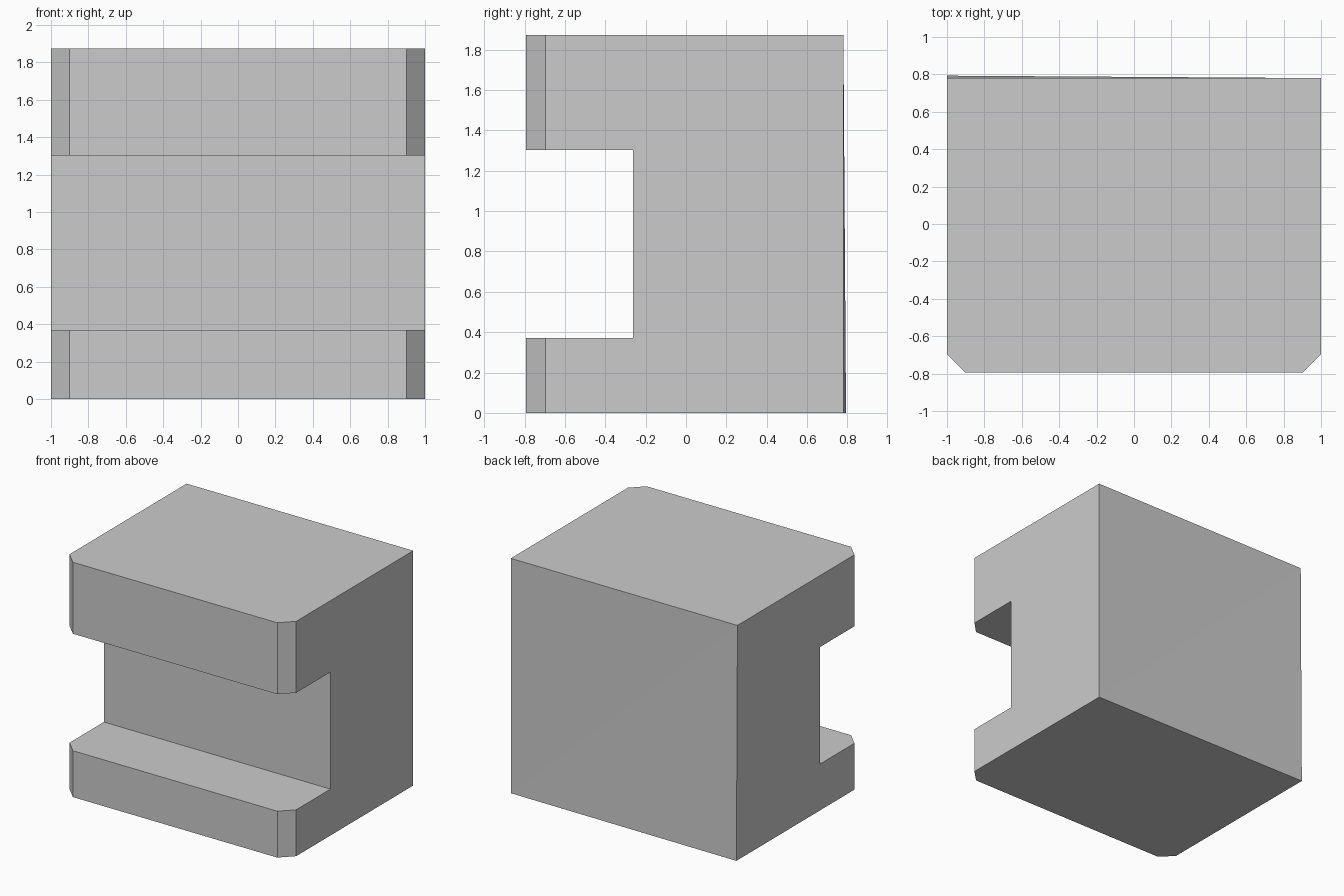
import bpy, bmesh

if "Cube" in bpy.data.objects:
    bpy.data.objects.remove(bpy.data.objects["Cube"])

FRONT, BACK, NOTCH = -0.793, 0.78, -0.263
# C-shaped side profile (y, z)
profile = [(FRONT, 0), (BACK, 0), (BACK, 1.873), (FRONT, 1.873),
           (FRONT, 1.303), (NOTCH, 1.303), (NOTCH, 0.37), (FRONT, 0.37)]

bm = bmesh.new()

# Extrude the profile across the width
face = bm.faces.new([bm.verts.new((-1, y, z)) for y, z in profile])
ext = bmesh.ops.extrude_face_region(bm, geom=[face])
moved = [g for g in ext["geom"] if isinstance(g, bmesh.types.BMVert)]
bmesh.ops.translate(bm, verts=moved, vec=(2, 0, 0))
bmesh.ops.recalc_face_normals(bm, faces=bm.faces)

# Chamfer the four upright front corners
corners = [e for e in bm.edges
           if all(abs(v.co.y - FRONT) < 1e-4 for v in e.verts)
           and abs(e.verts[0].co.x - e.verts[1].co.x) < 1e-4]
bmesh.ops.bevel(bm, geom=corners, offset=0.098, offset_type='OFFSET',
                segments=1, profile=0.5, affect='EDGES')

# Back panel: split diagonally, lower left corner sits slightly proud
def corner(x, z):
    return min(bm.verts, key=lambda v: (v.co.x - x) ** 2
               + (v.co.y - BACK) ** 2 + (v.co.z - z) ** 2)

bmesh.ops.connect_verts(bm, verts=[corner(-1, 1.873), corner(1, 0)])
corner(-1, 0).co.y = 0.793

bmesh.ops.recalc_face_normals(bm, faces=bm.faces)
mesh = bpy.data.meshes.new("notched_block")
bm.to_mesh(mesh)
bm.free()
bpy.context.collection.objects.link(bpy.data.objects.new("notched_block", mesh))
